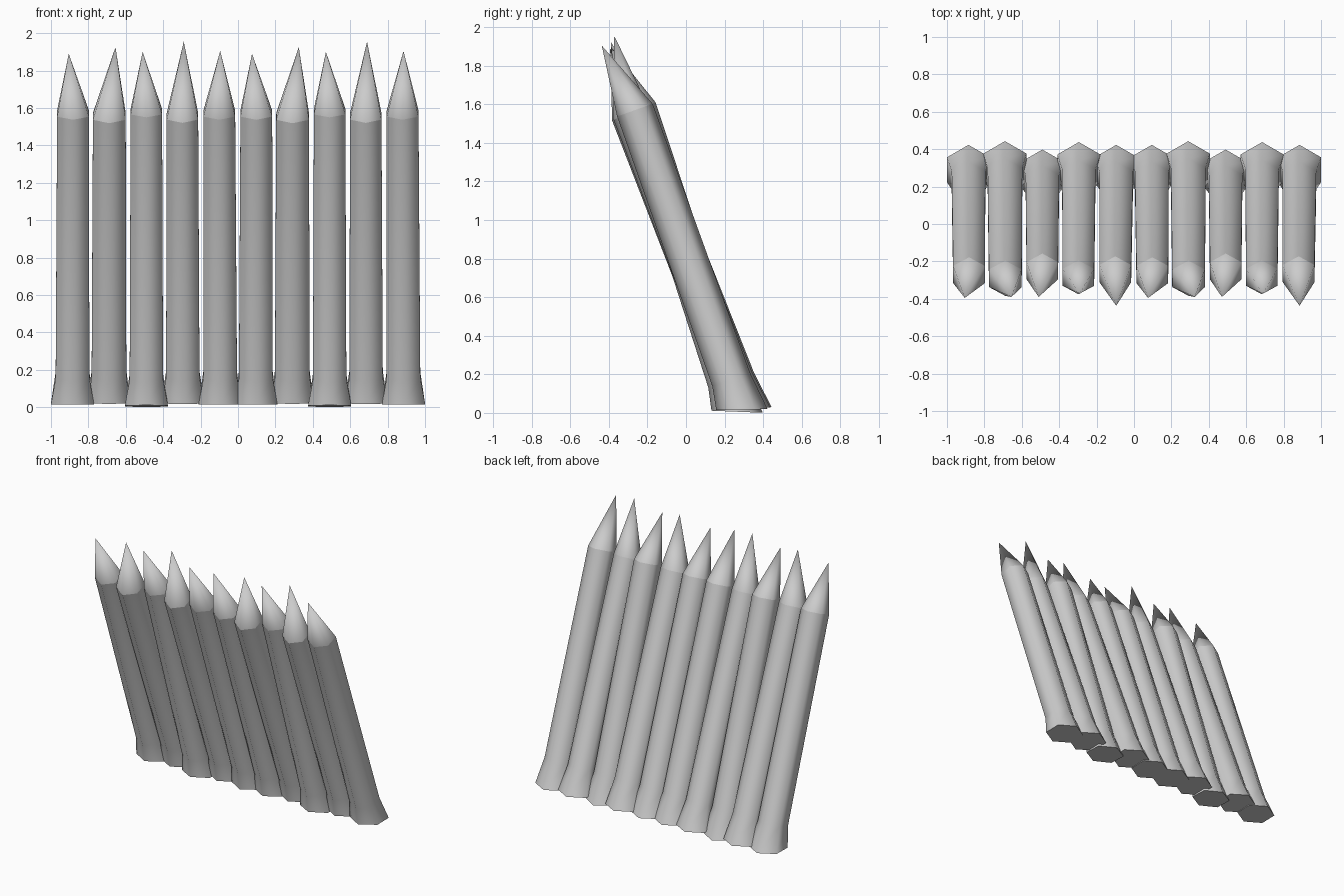
import bpy, bmesh, math
from mathutils import Vector

cube = bpy.data.objects.get("Cube")
if cube:
    bpy.data.objects.remove(cube, do_unlink=True)

grey = bpy.data.materials.new("pale_grey")
grey.use_nodes = True
COLOUR = (0.6, 0.6, 0.6, 1)
grey.diffuse_color = COLOUR
grey.node_tree.nodes["Principled BSDF"].inputs["Base Color"].default_value = COLOUR


def hex_ring(bm, centre, radius, tilt):
    """Six-sided ring with corners front and back, tipped by tilt about x."""
    ring = []
    for i in range(6):
        a = math.pi / 2 + i * math.pi / 3
        y = radius * math.sin(a)
        offset = Vector((radius * math.cos(a), y * math.cos(tilt), y * math.sin(tilt)))
        ring.append(bm.verts.new(centre + offset))
    return ring


def stake(name, foot, neck, tip, radius, foot_tilt, shift):
    bm = bmesh.new()
    foot, neck, tip = Vector(foot), Vector(neck), Vector(tip)
    axis = neck - foot
    lean = math.atan2(-axis.y, axis.z)
    rings = [hex_ring(bm, foot, 0.133, foot_tilt),
             hex_ring(bm, foot + axis * 0.1, radius + 0.006, lean),
             hex_ring(bm, neck, radius, lean)]
    # flared foot and shaft
    for low, high in zip(rings, rings[1:]):
        for i in range(6):
            j = (i + 1) % 6
            bm.faces.new((low[i], low[j], high[j], high[i]))
    bm.faces.new(rings[0][::-1])
    # sharpened point
    apex = bm.verts.new(tip)
    for i in range(6):
        bm.faces.new((rings[2][i], rings[2][(i + 1) % 6], apex))
    bmesh.ops.recalc_face_normals(bm, faces=bm.faces)
    for face in bm.faces:
        face.smooth = True
    # crisp edges around the sole and the start of the point
    for ring in (rings[0], rings[2]):
        for i in range(6):
            bm.edges.get((ring[i], ring[(i + 1) % 6])).smooth = False
    mesh = bpy.data.meshes.new(name)
    bm.to_mesh(mesh)
    bm.free()
    mesh.materials.append(grey)
    obj = bpy.data.objects.new(name, mesh)
    obj.location.x = shift
    bpy.context.collection.objects.link(obj)


# foot centre, neck centre, tip, shaft radius, foot tilt
STAKES = [
    ((-0.885, 0.29, 0.017), (-0.882, -0.27, 1.57), (-0.905, -0.395, 1.89), 0.098, 0.02),
    ((-0.69, 0.31, 0.024), (-0.688, -0.29, 1.555), (-0.655, -0.39, 1.925), 0.101, 0.05),
    ((-0.49, 0.265, 0.006), (-0.49, -0.25, 1.58), (-0.51, -0.39, 1.90), 0.097, -0.04),
    ((-0.295, 0.305, 0.022), (-0.297, -0.285, 1.555), (-0.29, -0.372, 1.955), 0.097, 0.04),
    ((-0.095, 0.29, 0.017), (-0.1, -0.265, 1.57), (-0.095, -0.437, 1.905), 0.098, 0.02),
]

# the same run of five stands twice, side by side
for side, shift in (("right", 0), ("left", 0.98)):
    for n, spec in enumerate(STAKES, 1):
        stake(f"{side}_stake_{n}", *spec, shift)
